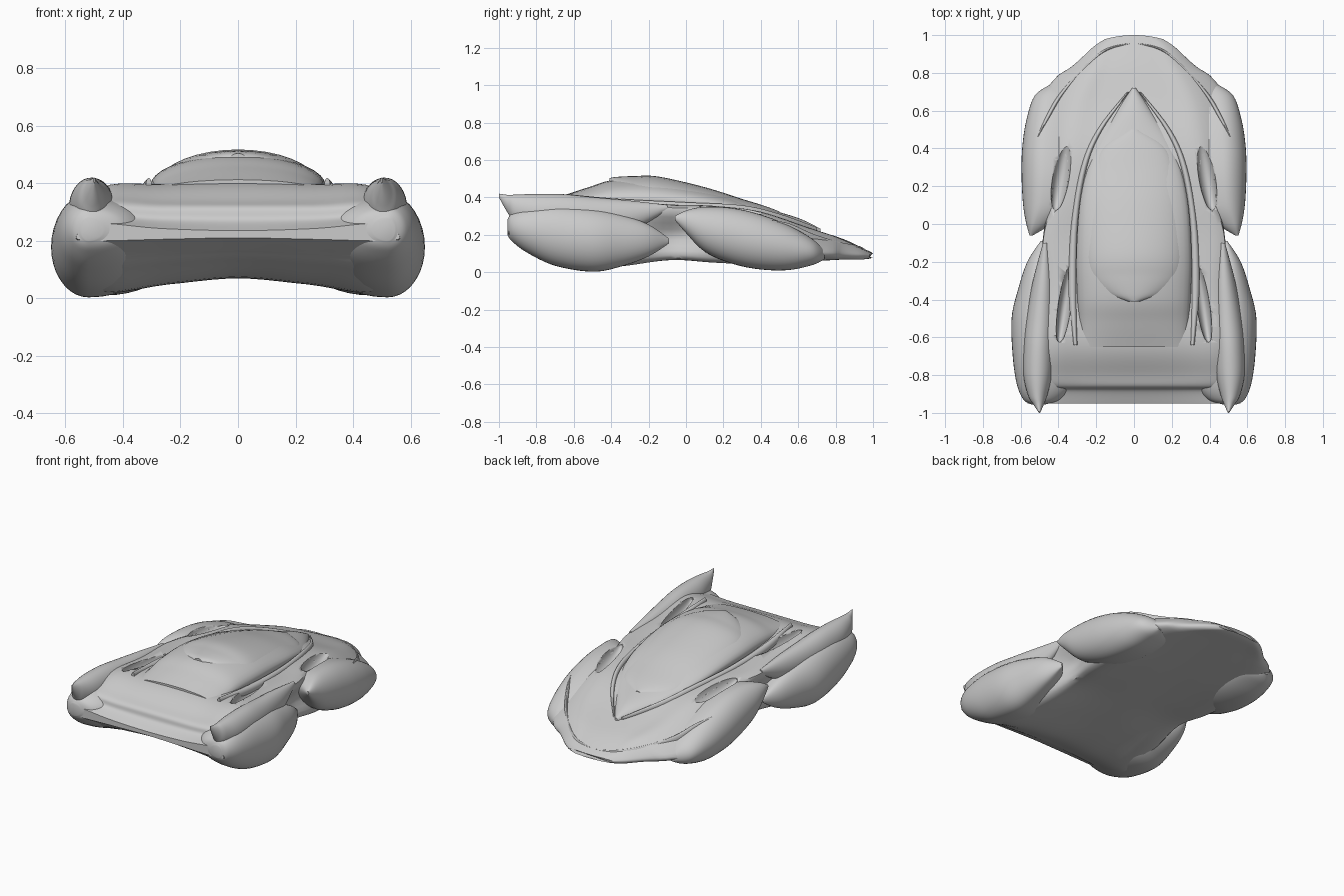
import bpy, bmesh, math
from mathutils import Vector


def spline(pts, n, closed=False):
    """Catmull-Rom curve through tuples of any length."""
    pts = [Vector(p) for p in pts]
    m = len(pts)
    pick = (lambda i: pts[i % m]) if closed else (lambda i: pts[max(0, min(m - 1, i))])
    out = []
    for i in range(m if closed else m - 1):
        a, b, c, d = (pick(i + k) for k in (-1, 0, 1, 2))
        for s in range(n):
            t = s / n
            out.append(b + (c - a) * (t / 2) + (a * 2 - b * 5 + c * 4 - d) * (t * t / 2)
                       + (b * 3 - a - c * 3 + d) * (t ** 3 / 2))
    if not closed:
        out.append(pts[-1])
    return out


def loft(name, rings, mirror=False):
    """Skin closed rings of 3D points and cap both ends."""
    bm = bmesh.new()
    loops = [[bm.verts.new(p) for p in r] for r in rings]
    n = len(loops[0])
    for a, b in zip(loops, loops[1:]):
        for i in range(n):
            bm.faces.new((a[i], a[(i + 1) % n], b[(i + 1) % n], b[i]))
    bm.faces.new(loops[0])
    bm.faces.new(loops[-1])
    bmesh.ops.recalc_face_normals(bm, faces=bm.faces)
    for f in bm.faces:
        f.smooth = True
    me = bpy.data.meshes.new(name)
    bm.to_mesh(me)
    bm.free()
    me.set_sharp_from_angle(angle=math.radians(40))
    ob = bpy.data.objects.new(name, me)
    bpy.context.collection.objects.link(ob)
    if mirror:
        mod = ob.modifiers.new("mirror", 'MIRROR')
        mod.use_mirror_merge = False
    return ob


def pod(name, stations, inner=2.0, mirror=True):
    """Leaf-shaped pod: (y, centre x, outer radius, bottom z, top z)."""
    rings = []
    for y, cx, r, zb, zt in (tuple(s[i] for i in range(5)) for s in spline(stations, 6)):
        ring = []
        for k in range(36):
            a = math.tau * k / 36
            c, s = math.cos(a), math.sin(a)
            ring.append((cx + c * abs(r) * (1 if c > 0 else inner), y,
                         (zb + zt) / 2 + s * (zt - zb) / 2))
        rings.append(ring)
    return loft(name, rings, mirror)


# Main shell: y, centre bottom z, bottom edge x/z, side x/z, shoulder x/z, centre top z
shell = [
    (1.00, .078, .12, .078, .155, .09, .10, .10, .102),
    (.96, .07, .20, .07, .235, .095, .17, .12, .122),
    (.84, .07, .30, .07, .35, .105, .23, .17, .178),
    (.65, .07, .41, .06, .50, .12, .33, .23, .24),
    (.40, .07, .45, .05, .50, .20, .38, .31, .33),
    (.15, .07, .45, .06, .46, .20, .42, .34, .36),
    (-.08, .07, .42, .075, .41, .20, .48, .345, .37),
    (-.35, .07, .45, .04, .50, .20, .47, .36, .39),
    (-.63, .075, .50, .03, .54, .20, .48, .38, .402),
    (-.80, .13, .52, .10, .56, .22, .48, .34, .34),
    (-.86, .16, .53, .14, .57, .22, .48, .315, .315),
    (-.88, .17, .53, .155, .57, .22, .48, .28, .27),
    (-.95, .21, .52, .20, .56, .22, .49, .26, .235),
]
rings = []
for s in spline(shell, 6):
    y, zb, bx, bz, wx, wz, hx, hz, zc = s
    half = [(bx / 2, (zb + bz) / 2), (bx, bz), (wx, wz), (hx, hz), (hx * .55, hz + .7 * (zc - hz))]
    sec = [(0, zb)] + half + [(0, zc)] + [(-x, z) for x, z in reversed(half)]
    bow = max(0, min(1, (y - .8) * 5)) * .9          # rounds the nose in plan
    rings.append([(p[0], y - bow * p[0] ** 2, p[1]) for p in spline(sec, 5, True)])
body = loft("body_shell", rings)

# Wheel-covering fenders
rear = pod("rear_fenders", [
    (-.09, .49, .004, .155, .18), (-.20, .51, .055, .085, .255), (-.35, .515, .10, .03, .31),
    (-.50, .52, .128, .003, .342), (-.70, .52, .122, .035, .362), (-.85, .52, .10, .105, .345),
    (-.93, .52, .065, .165, .315), (-.955, .52, .025, .20, .28)])
front = pod("front_fenders", [
    (.74, .42, .02, .07, .115), (.68, .44, .085, .04, .175), (.55, .46, .11, .012, .25),
    (.40, .47, .122, .015, .308), (.25, .475, .12, .045, .343), (.10, .49, .097, .11, .35),
    (.0, .525, .045, .21, .33), (-.06, .547, .006, .28, .30)])

# Tail fins rising out of the rear fenders
pod("tail_fins", [
    (-.10, .47, .012, .33, .36), (-.30, .48, .055, .22, .383), (-.50, .495, .075, .20, .402),
    (-.65, .505, .08, .20, .417), (-.80, .51, .075, .22, .419), (-.91, .51, .05, .26, .415),
    (-.955, .505, .028, .32, .414), (-1.0, .50, .003, .40, .42)], inner=1)

# Canopy surround with sloping rear cover, and the bubble itself
pod("canopy_surround", [
    (.72, 0, .01, .20, .232), (.60, 0, .09, .20, .29), (.40, 0, .21, .26, .35),
    (.15, 0, .28, .29, .432), (-.15, 0, .305, .28, .493), (-.38, 0, .30, .28, .494),
    (-.52, 0, .29, .30, .455), (-.65, 0, .28, .33, .412)], inner=1, mirror=False)
pod("canopy_bubble", [
    (.50, 0, .03, .28, .325), (.42, 0, .16, .27, .355), (.30, 0, .225, .27, .392),
    (.10, 0, .275, .25, .455), (-.15, 0, .29, .24, .512), (-.28, 0, .27, .26, .514),
    (-.37, 0, .18, .31, .51), (-.41, 0, .05, .38, .503)], inner=1, mirror=False)

# Side rails below the canopy, and the raised line around the hood
pod("side_rails", [
    (.70, .03, .006, .22, .24), (.50, .18, .014, .27, .312), (.30, .265, .016, .31, .358),
    (0, .315, .018, .33, .374), (-.35, .325, .022, .34, .392), (-.64, .31, .01, .37, .418)], inner=1)
pod("hood_line", [
    (.955, .03, .03, .10, .125), (.92, .15, .016, .10, .142), (.82, .27, .012, .11, .162),
    (.68, .39, .012, .15, .205), (.56, .46, .012, .20, .258), (.46, .51, .006, .25, .28)], inner=1)

# Hollows cut behind the hood and beside the rear cover
for name, y, x, r, length, z, parts in (
        ("front_vent_cutter", .26, .385, .045, .19, .35, (body, front)),
        ("rear_vent_cutter", -.42, .365, .035, .21, .39, (body, rear))):
    cut = pod(name, [(y + length * math.cos(a), x - .03 * math.cos(a), r * math.sin(a) + .001,
                      z - .06 * math.sin(a), z + .08 * math.sin(a) + .001)
                     for a in (math.pi * k / 6 for k in range(7))], inner=1)
    cut.hide_render = True
    cut.hide_viewport = True
    cut.display_type = 'WIRE'
    for ob in parts:
        mod = ob.modifiers.new(name, 'BOOLEAN')
        mod.operation = 'DIFFERENCE'
        mod.solver = 'EXACT'
        mod.object = cut
